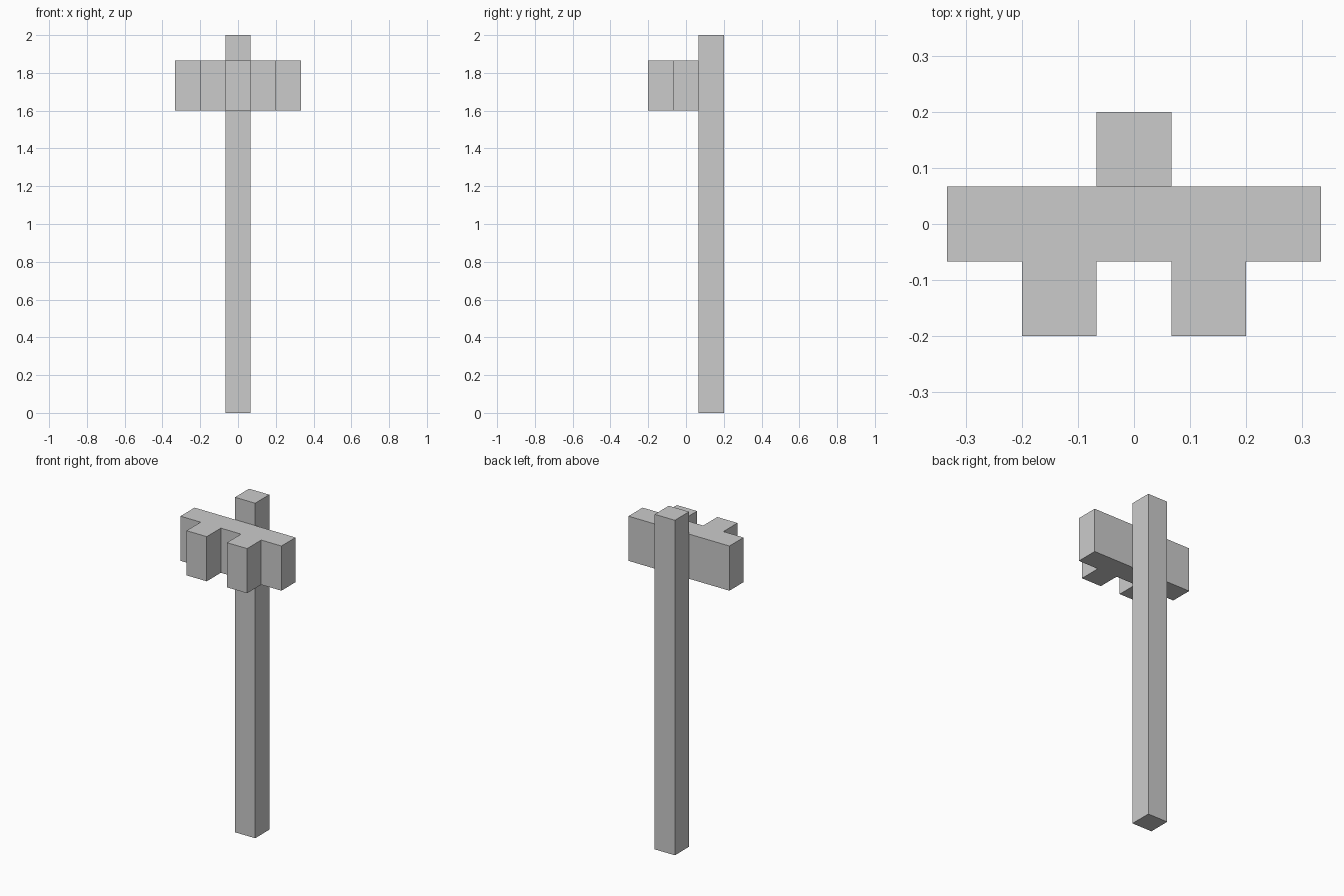
import bpy
import bmesh

if "Cube" in bpy.data.objects:
    bpy.data.objects.remove(bpy.data.objects["Cube"])

U = 2 / 15  # one block unit


def extruded(name, outline, z0, z1):
    """Prism from a counter-clockwise xy outline, all in block units."""
    bm = bmesh.new()
    base = bm.faces.new([bm.verts.new((x * U, y * U, z0 * U)) for x, y in outline])
    top = bmesh.ops.extrude_face_region(bm, geom=[base], use_keep_orig=True)
    verts = [g for g in top["geom"] if isinstance(g, bmesh.types.BMVert)]
    bmesh.ops.translate(bm, verts=verts, vec=(0, 0, (z1 - z0) * U))
    bmesh.ops.recalc_face_normals(bm, faces=bm.faces[:])
    mesh = bpy.data.meshes.new(name)
    bm.to_mesh(mesh)
    bm.free()
    obj = bpy.data.objects.new(name, mesh)
    bpy.context.collection.objects.link(obj)
    return obj


# Tall post at the back
extruded("post", [(-0.5, 0.5), (0.5, 0.5), (0.5, 1.5), (-0.5, 1.5)], 0, 15)

# Crossbar with two forward prongs: right half of the outline, mirrored in x
half = [(0.5, -0.5), (0.5, -1.5), (1.5, -1.5), (1.5, -0.5), (2.5, -0.5), (2.5, 0.5)]
extruded("pronged_crossbar", half + [(-x, y) for x, y in reversed(half)], 12, 14)
